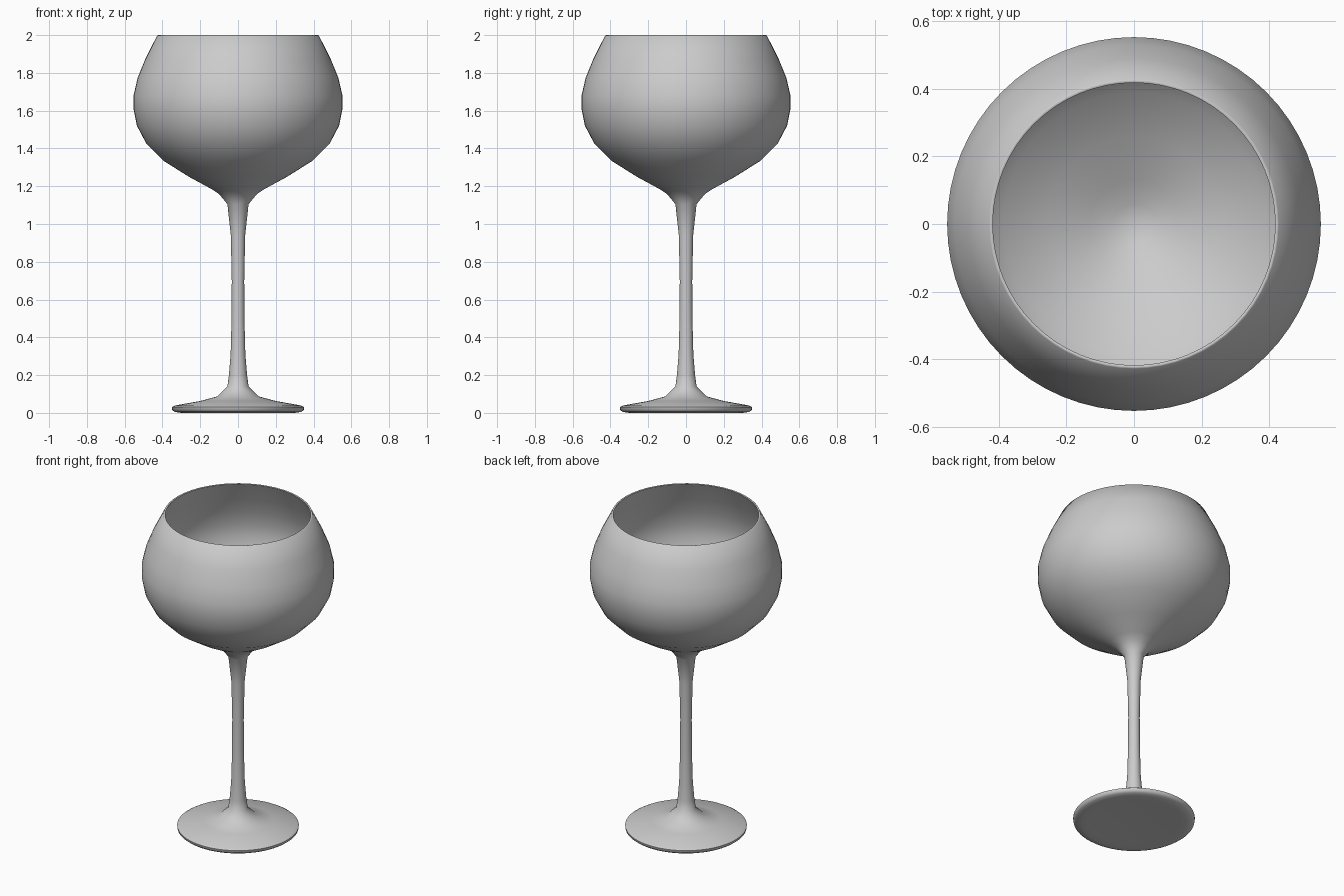
import bpy, bmesh, math
from mathutils import Vector

# Outer half-profile (radius, height): foot, stem, bowl
foot = [(0, 0.005), (0.26, 0.003), (0.30, 0.0), (0.335, 0.005), (0.348, 0.015),
        (0.35, 0.03), (0.335, 0.039), (0.20, 0.063), (0.11, 0.087)]
stem = [(0.056, 0.14), (0.048, 0.2), (0.039, 0.31), (0.034, 0.5), (0.033, 0.7),
        (0.038, 0.94), (0.056, 1.105)]
bowl = [(0.10, 1.158), (0.14, 1.185), (0.26, 1.25), (0.395, 1.335), (0.485, 1.425),
        (0.535, 1.52), (0.553, 1.61), (0.553, 1.68), (0.531, 1.775), (0.49, 1.875),
        (0.428, 1.998)]
# Rim and inner wall of the bowl
inside = [(0.423, 2.0), (0.418, 1.997), (0.479, 1.872), (0.519, 1.772), (0.541, 1.68),
          (0.541, 1.612), (0.524, 1.525), (0.477, 1.435), (0.388, 1.347),
          (0.255, 1.265), (0.13, 1.198), (0.06, 1.165), (0, 1.152)]


def lathe(name, profile, steps=64):
    bm = bmesh.new()
    verts = [bm.verts.new((r, 0, z)) for r, z in profile]
    edges = [bm.edges.new(pair) for pair in zip(verts, verts[1:])]
    bmesh.ops.spin(bm, geom=verts + edges, cent=Vector(), axis=Vector((0, 0, 1)),
                   angle=math.tau, steps=steps)
    bmesh.ops.remove_doubles(bm, verts=bm.verts, dist=0.0005)
    bmesh.ops.recalc_face_normals(bm, faces=bm.faces)
    mesh = bpy.data.meshes.new(name)
    bm.to_mesh(mesh)
    bm.free()
    obj = bpy.data.objects.new(name, mesh)
    bpy.context.collection.objects.link(obj)
    bpy.context.view_layer.objects.active = obj
    obj.select_set(True)
    bpy.ops.object.shade_smooth_by_angle(angle=math.radians(60))
    return obj


# One continuous turned glass
lathe("wine_glass", foot + stem + bowl + inside)
